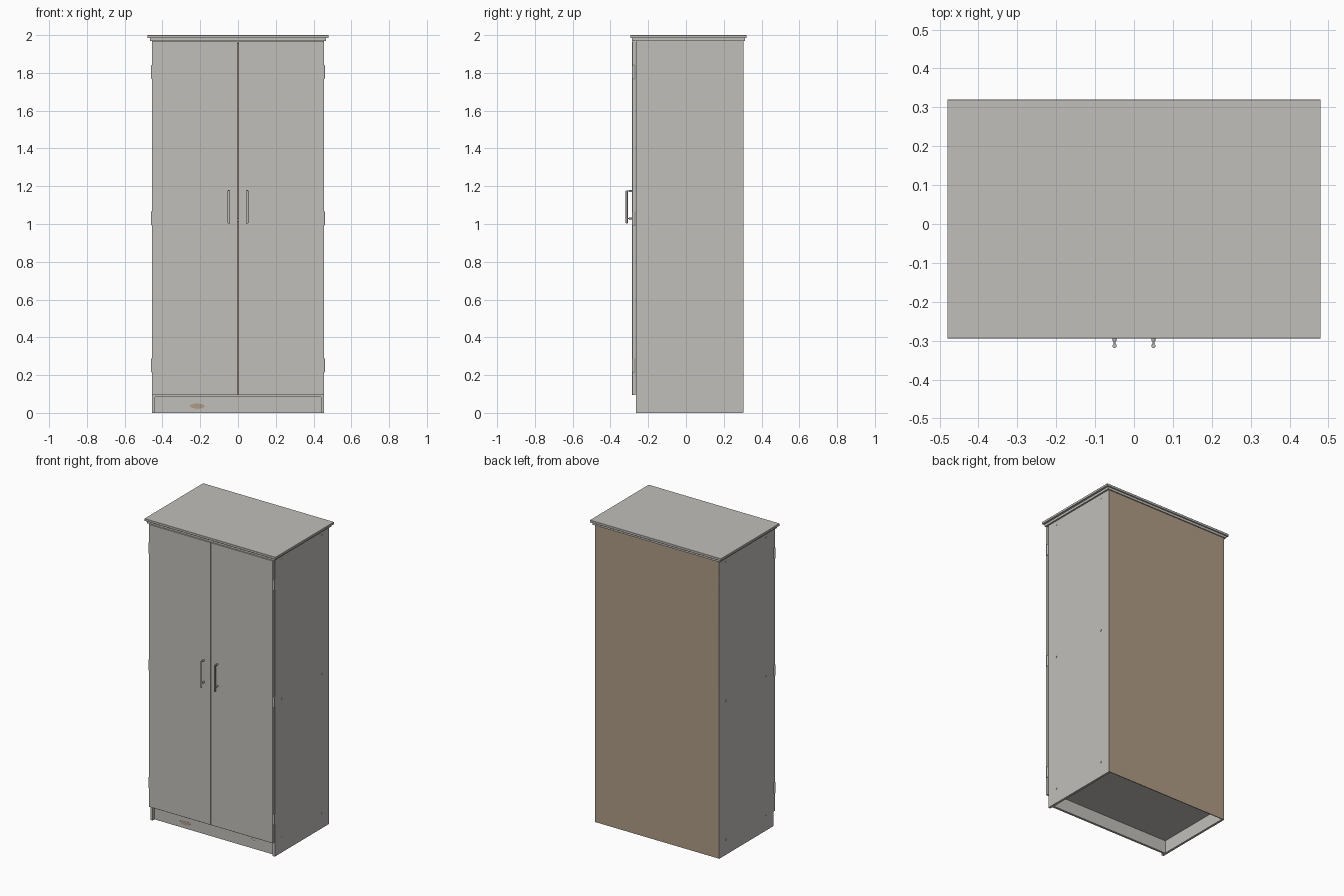
import bpy, bmesh, math
from mathutils import Matrix

if "Cube" in bpy.data.objects:
    bpy.data.objects.remove(bpy.data.objects["Cube"])


def material(name, rgb):
    m = bpy.data.materials.new(name)
    m.diffuse_color = (*rgb, 1)
    m.use_nodes = True
    m.node_tree.nodes["Principled BSDF"].inputs["Base Color"].default_value = m.diffuse_color
    return m


GREY = material("painted grey", (0.53, 0.52, 0.49))
WOOD = material("bare wood", (0.43, 0.33, 0.235))
METAL = material("metal grey", (0.50, 0.50, 0.48))


def finish(name, bm, mat, smooth=False):
    me = bpy.data.meshes.new(name)
    bm.to_mesh(me)
    bm.free()
    ob = bpy.data.objects.new(name, me)
    bpy.context.collection.objects.link(ob)
    me.materials.append(mat)
    if smooth:
        bpy.context.view_layer.objects.active = ob
        ob.select_set(True)
        bpy.ops.object.shade_smooth_by_angle(angle=math.radians(35))
        ob.select_set(False)
    return ob


def box(name, x, y, z, mat=GREY, bevel=0.0):
    """Box from (min, max) ranges."""
    bm = bmesh.new()
    bmesh.ops.create_cube(bm, size=1)
    for v in bm.verts:
        for i, (lo, hi) in enumerate((x, y, z)):
            v.co[i] = hi if v.co[i] > 0 else lo
    if bevel:
        bmesh.ops.bevel(bm, geom=bm.edges[:], offset=bevel, segments=1, affect='EDGES')
    return finish(name, bm, mat)


def rod(name, centre, radius, length, axis='Z', mat=METAL, bevel=0.0, sides=16):
    bm = bmesh.new()
    bmesh.ops.create_cone(bm, cap_ends=True, segments=sides, radius1=radius,
                          radius2=radius, depth=length)
    if bevel:
        rims = [e for e in bm.edges if abs(e.verts[0].co.z - e.verts[1].co.z) < 1e-6]
        bmesh.ops.bevel(bm, geom=rims, offset=bevel, segments=2, affect='EDGES')
    turn = {'X': Matrix.Rotation(math.pi / 2, 4, 'Y'),
            'Y': Matrix.Rotation(math.pi / 2, 4, 'X'), 'Z': Matrix()}[axis]
    bmesh.ops.transform(bm, matrix=Matrix.Translation(centre) @ turn, verts=bm.verts)
    return finish(name, bm, mat, True)


def patch(name, cx, cz, outline, mat):
    """Thin plate lying on the plinth front."""
    bm = bmesh.new()
    face = bm.faces.new([bm.verts.new((cx + x, -0.246, cz + z)) for x, z in outline])
    ext = bmesh.ops.extrude_face_region(bm, geom=[face])
    for v in ext['geom']:
        if isinstance(v, bmesh.types.BMVert):
            v.co.y += 0.003
    bmesh.ops.recalc_face_normals(bm, faces=bm.faces)
    finish(name, bm, mat)


# Carcass
for side, s in (("left", -1), ("right", 1)):
    xs = sorted((s * 0.44, s * 0.455))
    box(side + "_side_panel", xs, (-0.265, 0.302), (0, 1.97))
box("back_panel", (-0.455, 0.455), (0.3, 0.305), (0.002, 1.97), WOOD)
box("bottom_panel", (-0.44, 0.44), (-0.262, 0.3), (0.085, 0.1))
box("middle_shelf", (-0.44, 0.44), (-0.24, 0.3), (1.012, 1.028))
box("inner_top_panel", (-0.44, 0.44), (-0.262, 0.3), (1.955, 1.97))
box("plinth", (-0.44, 0.44), (-0.245, -0.23), (0.0, 0.085))

# Stepped cornice
box("cornice_lower", (-0.466, 0.466), (-0.286, 0.312), (1.97, 1.985))
box("cornice_top", (-0.48, 0.48), (-0.294, 0.32), (1.985, 2.0), bevel=0.001)

# Doors with handles, hinges and side screws
for side, s in (("left", -1), ("right", 1)):
    box(side + "_door", sorted((s * 0.002, s * 0.455)), (-0.285, -0.267),
        (0.095, 1.966), bevel=0.001)
    rod(side + "_handle_bar", (s * 0.05, -0.3135, 1.09), 0.0055, 0.175, bevel=0.0015)
    for i, z in enumerate((1.03, 1.174)):
        rod(f"{side}_handle_mount_{i}", (s * 0.05, -0.293, z), 0.0055, 0.017, 'Y')
        rod(f"{side}_handle_pin_{i}", (s * 0.05, -0.302, z), 0.0025, 0.018, 'Y')
    for i, z in enumerate((0.252, 1.03, 1.805)):
        rod(f"{side}_hinge_{i}", (s * 0.4535, -0.2755, z), 0.0075, 0.074, bevel=0.002)
    for i, z in enumerate((0.1, 1.02, 1.94)):
        for j, y in enumerate((-0.19, 0.23)):
            rod(f"{side}_screw_{i}_{j}", (s * 0.455, y, z), 0.006, 0.003, 'X', sides=12)

# Chipped and scuffed paint on the plinth
patch("chipped_paint", -0.217, 0.036,
      [(-0.042, 0.002), (-0.025, -0.010), (0.005, -0.015), (0.03, -0.011),
       (0.042, -0.001), (0.03, 0.010), (0.0, 0.015), (-0.02, 0.012)], WOOD)
patch("scuffed_paint", 0.272, 0.05,
      [(0.023 * math.cos(k * math.pi / 5), 0.013 * math.sin(k * math.pi / 5))
       for k in range(10)], GREY)
